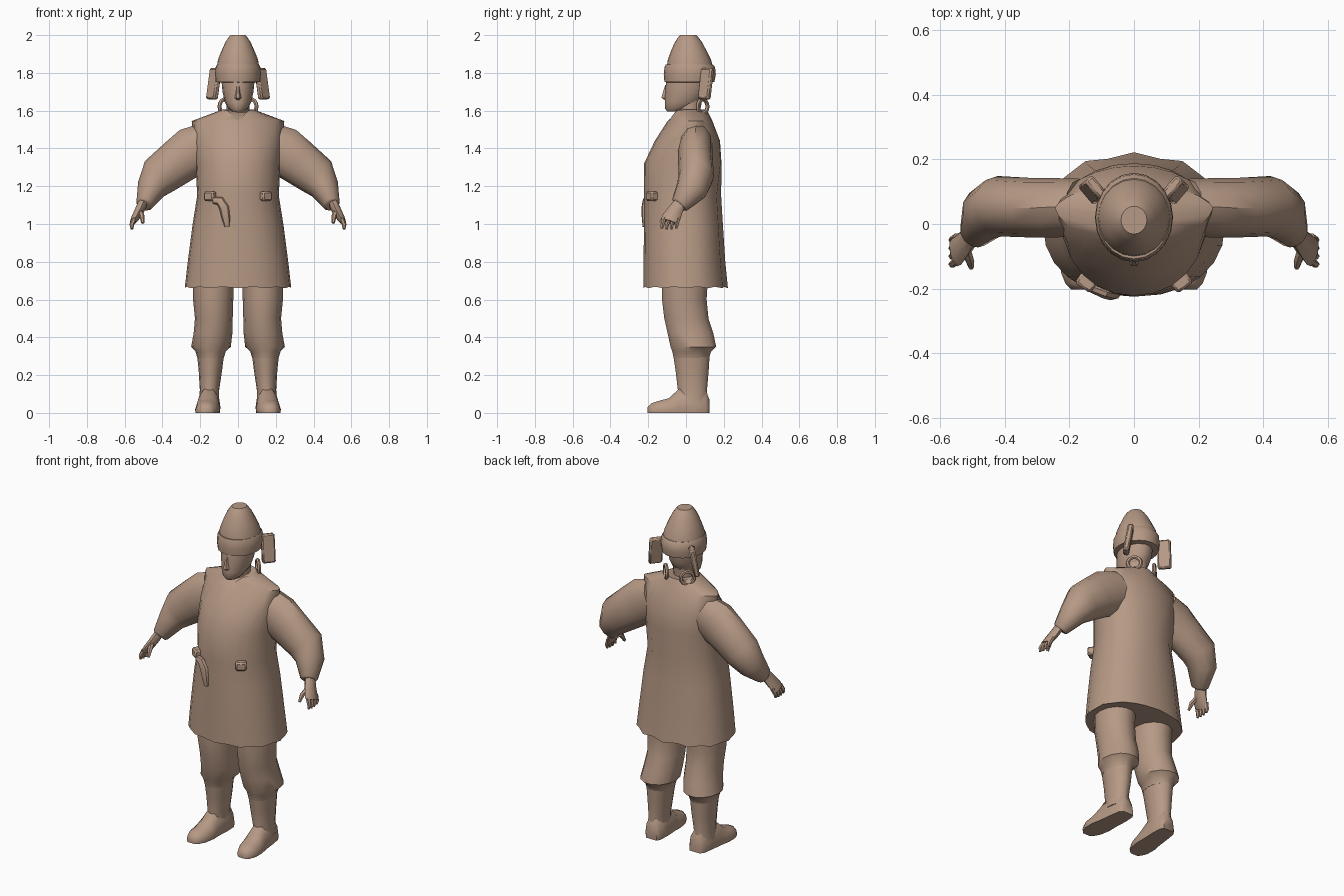
import bpy, bmesh, math
from mathutils import Vector, Matrix

mat = bpy.data.materials.new("clay brown")
mat.diffuse_color = (0.47, 0.32, 0.235, 1)


def finish(name, bm, angle=40):
    bmesh.ops.recalc_face_normals(bm, faces=bm.faces)
    me = bpy.data.meshes.new(name)
    bm.to_mesh(me)
    bm.free()
    me.materials.append(mat)
    ob = bpy.data.objects.new(name, me)
    bpy.context.collection.objects.link(ob)
    bpy.ops.object.select_all(action='DESELECT')
    ob.select_set(True)
    bpy.context.view_layer.objects.active = ob
    bpy.ops.object.shade_smooth_by_angle(angle=math.radians(angle))
    return ob


def skin(name, rings, angle=40):
    """Join point rings into a closed tube."""
    bm = bmesh.new()
    vs = [[bm.verts.new(p) for p in r] for r in rings]
    n = len(vs[0])
    for a, b in zip(vs, vs[1:]):
        for i in range(n):
            bm.faces.new((a[i], a[(i + 1) % n], b[(i + 1) % n], b[i]))
    bm.faces.new(vs[0])
    bm.faces.new(vs[-1])
    return finish(name, bm, angle)


def oval(z, x0, x1, y0, y1, n=16, p=2.0, ym=None):
    """Level superellipse ring; ym is the depth of the widest point."""
    ym = (y0 + y1) / 2 if ym is None else ym
    pts = []
    for i in range(n):
        a = 2 * math.pi * i / n
        c, s = math.cos(a), math.sin(a)
        c = math.copysign(abs(c) ** (2 / p), c)
        s = math.copysign(abs(s) ** (2 / p), s)
        y = ym + s * ((y1 - ym) if s > 0 else (ym - y0))
        pts.append(Vector(((x0 + x1) / 2 + c * (x1 - x0) / 2, y, z)))
    return pts


def limb(name, path, n=12, angle=40, side=1):
    """Tube along points (x, y, z, in-plane radius, depth radius)."""
    cs = [Vector(p[:3]) for p in path]
    rings = []
    for i, p in enumerate(path):
        t = (cs[min(i + 1, len(cs) - 1)] - cs[max(i - 1, 0)]).normalized()
        u = t.cross(Vector((0, 1, 0))).normalized()
        v = t.cross(u)
        ring = []
        for k in range(n):
            a = 2 * math.pi * k / n
            q = cs[i] + u * p[3] * math.cos(a) + v * p[4] * math.sin(a)
            ring.append((q.x * side, q.y, q.z))
        rings.append(ring)
    return skin(name, rings, angle)


def box(name, size, loc, rot, bevel=0.008):
    bm = bmesh.new()
    bmesh.ops.create_cube(bm, size=1)
    bmesh.ops.scale(bm, vec=size, verts=bm.verts)
    bmesh.ops.bevel(bm, geom=bm.edges[:], offset=bevel, segments=1, affect='EDGES')
    bm.transform(Matrix.Translation(loc) @ rot)
    return finish(name, bm)


# Long coat: flared hem, full chest, sloping shoulders, V neckline
coat = []
for z, r, y0, y1, p, ym in [
        (0.66, 0.282, -0.225, 0.222, 2.2, 0.0), (0.80, 0.266, -0.225, 0.208, 2.2, 0.0),
        (1.00, 0.240, -0.222, 0.195, 2.2, 0.0), (1.15, 0.216, -0.222, 0.186, 2.1, 0.0),
        (1.32, 0.225, -0.222, 0.188, 2.1, 0.02), (1.44, 0.235, -0.165, 0.180, 2.0, 0.04),
        (1.545, 0.245, -0.098, 0.140, 1.5, 0.05), (1.605, 0.085, -0.075, 0.110, 2.0, 0.03)]:
    ring = oval(z, -r, r, y0, y1, 24, p, ym)
    for i, q in enumerate(ring):
        front = max(0, -math.sin(2 * math.pi * i / 24))
        back = max(0, math.sin(2 * math.pi * i / 24))
        if z > 1.6:
            q.z -= 0.05 * front ** 8
        if z < 1.25:  # shallow pleats in the skirt
            q.y -= 0.014 * (i % 2) * back
        if z < 0.7:
            q.z += 0.008 * (i % 2)
    coat.append(ring)
skin("coat", coat, 35)

# Neck and head
skin("neck", [oval(z, -r, r, y0, y1, 12) for z, r, y0, y1 in [
    (1.52, 0.065, -0.04, 0.08), (1.60, 0.060, -0.045, 0.075), (1.68, 0.06, -0.05, 0.09)]])
skin("head", [oval(z, -r, r, y0, y1, 14) for z, r, y0, y1 in [
    (1.595, 0.030, -0.100, -0.01), (1.612, 0.052, -0.113, 0.03), (1.645, 0.070, -0.114, 0.08),
    (1.70, 0.082, -0.112, 0.11), (1.76, 0.088, -0.108, 0.12), (1.80, 0.085, -0.10, 0.12)]])
skin("nose", [oval(z, -r, r, y0, -0.09, 6) for z, r, y0 in [
    (1.655, 0.012, -0.112), (1.668, 0.018, -0.133), (1.69, 0.013, -0.127), (1.735, 0.008, -0.112)]])

# Domed cap with a thick band
skin("cap", [oval(z, -r, r, c - r * 1.08, c + r * 1.08, 20) for z, r, c in [
    (1.83, 0.113, 0.02), (1.87, 0.106, 0.018), (1.915, 0.088, 0.015),
    (1.96, 0.068, 0.013), (1.985, 0.052, 0.012), (2.0, 0.040, 0.012)]])
skin("cap_band", [oval(z, -r, r, y0, y1, 20) for z, r, y0, y1 in [
    (1.75, 0.105, -0.105, 0.135), (1.752, 0.117, -0.114, 0.150), (1.79, 0.121, -0.118, 0.158),
    (1.83, 0.119, -0.114, 0.154), (1.845, 0.111, -0.108, 0.142)]])

for side, tag in ((1, "left"), (-1, "right")):
    # Hanging flaps behind the ears, flared outward
    rot = Matrix.Rotation(side * math.radians(-40), 4, 'Z') @ Matrix.Rotation(side * math.radians(-10), 4, 'Y')
    box("cap_flap_" + tag, (0.032, 0.075, 0.165), (side * 0.128, 0.105, 1.742), rot)

    # Looped braids under the cap
    bm = bmesh.new()
    loops = []
    for i in range(14):
        a = 2 * math.pi * i / 14
        d = Vector((math.cos(a) * 0.7 * side, -math.cos(a) * 0.7, math.sin(a)))
        c = Vector((side * 0.072, 0.088, 1.622))
        loops.append([bm.verts.new(c + d * (0.037 + 0.011 * math.cos(b))
                                   + Vector((0.7 * side, 0.7, 0)) * 0.011 * math.sin(b))
                      for b in [2 * math.pi * k / 6 for k in range(6)]])
    for i in range(14):
        for k in range(6):
            a, b, k2 = loops[i], loops[(i + 1) % 14], (k + 1) % 6
            bm.faces.new((a[k], a[k2], b[k2], b[k]))
    finish("braid_loop_" + tag, bm)

    # Wide sleeve, narrowing to the cuff
    limb("sleeve_" + tag, [
        (0.16, 0.055, 1.425, 0.115, 0.085), (0.24, 0.05, 1.385, 0.132, 0.092),
        (0.31, 0.05, 1.335, 0.122, 0.092), (0.415, 0.055, 1.255, 0.110, 0.094),
        (0.460, 0.03, 1.185, 0.078, 0.085), (0.495, -0.03, 1.105, 0.046, 0.052),
        (0.498, -0.036, 1.098, 0.036, 0.042)], side=side)
    # Hand, fingers and thumb
    limb("hand_" + tag, [
        (0.498, -0.025, 1.125, 0.026, 0.032), (0.520, -0.055, 1.075, 0.025, 0.040),
        (0.545, -0.080, 1.03, 0.021, 0.050), (0.556, -0.088, 1.012, 0.016, 0.046)], 8, side=side)
    for i in range(4):
        y = -0.125 + i * 0.025
        limb("finger_%d_%s" % (i + 1, tag), [
            (0.548, y + 0.01, 1.03, 0.013, 0.012), (0.563, y, 0.995, 0.012, 0.011),
            (0.561, y - 0.003, 0.970 + abs(i - 1.5) * 0.004, 0.007, 0.007)], 6, side=side)
    limb("thumb_" + tag, [
        (0.520, -0.075, 1.07, 0.015, 0.015), (0.508, -0.115, 1.04, 0.014, 0.013),
        (0.504, -0.135, 1.005, 0.008, 0.008)], 6, side=side)

    # Trousers gathered over boots
    def rings(table, n=14):
        return [[(q.x * side, q.y, q.z) for q in oval(*row, n=n)] for row in table]

    skin("trouser_" + tag, rings([
        (0.72, 0.02, 0.24, -0.13, 0.12), (0.60, 0.025, 0.238, -0.130, 0.112),
        (0.50, 0.028, 0.228, -0.118, 0.122), (0.42, 0.03, 0.235, -0.100, 0.148),
        (0.35, 0.038, 0.248, -0.085, 0.163), (0.325, 0.065, 0.225, -0.075, 0.135),
        (0.29, 0.075, 0.215, -0.068, 0.125)]))
    skin("boot_shaft_" + tag, rings([
        (0.34, 0.07, 0.22, -0.075, 0.13), (0.22, 0.085, 0.208, -0.057, 0.122),
        (0.12, 0.100, 0.202, -0.045, 0.113), (0.06, 0.100, 0.208, -0.05, 0.118)]))
    # Foot runs from heel to toe, turned slightly outward
    foot = []
    for y, cx, hw, h in [(0.124, 0.145, 0.035, 0.07), (0.105, 0.147, 0.050, 0.12), (0.04, 0.15, 0.057, 0.135),
                         (-0.04, 0.157, 0.060, 0.125), (-0.09, 0.161, 0.066, 0.078),
                         (-0.15, 0.166, 0.060, 0.062), (-0.185, 0.168, 0.044, 0.05), (-0.203, 0.169, 0.025, 0.03)]:
        foot.append([(side * (cx + u * hw), y, w * h) for u, w in [
            (-0.95, 0), (0.95, 0), (1, 0.22), (0.85, 0.65), (0.4, 1), (-0.4, 1), (-0.85, 0.65), (-1, 0.22)]])
    skin("foot_" + tag, foot, 50)

    # Belt pouch
    box("belt_pouch_" + tag, (0.060, 0.05, 0.05), (side * 0.145, -0.178, 1.147),
        Matrix.Rotation(side * math.radians(35), 4, 'Z'))

# Curved strap hanging from the belt
limb("hanging_strap", [
    (-0.128, -0.195, 1.125, 0.018, 0.018), (-0.095, -0.212, 1.122, 0.024, 0.018),
    (-0.073, -0.218, 1.085, 0.026, 0.018), (-0.064, -0.220, 1.03, 0.022, 0.014),
    (-0.058, -0.219, 0.985, 0.013, 0.010)], 8)
